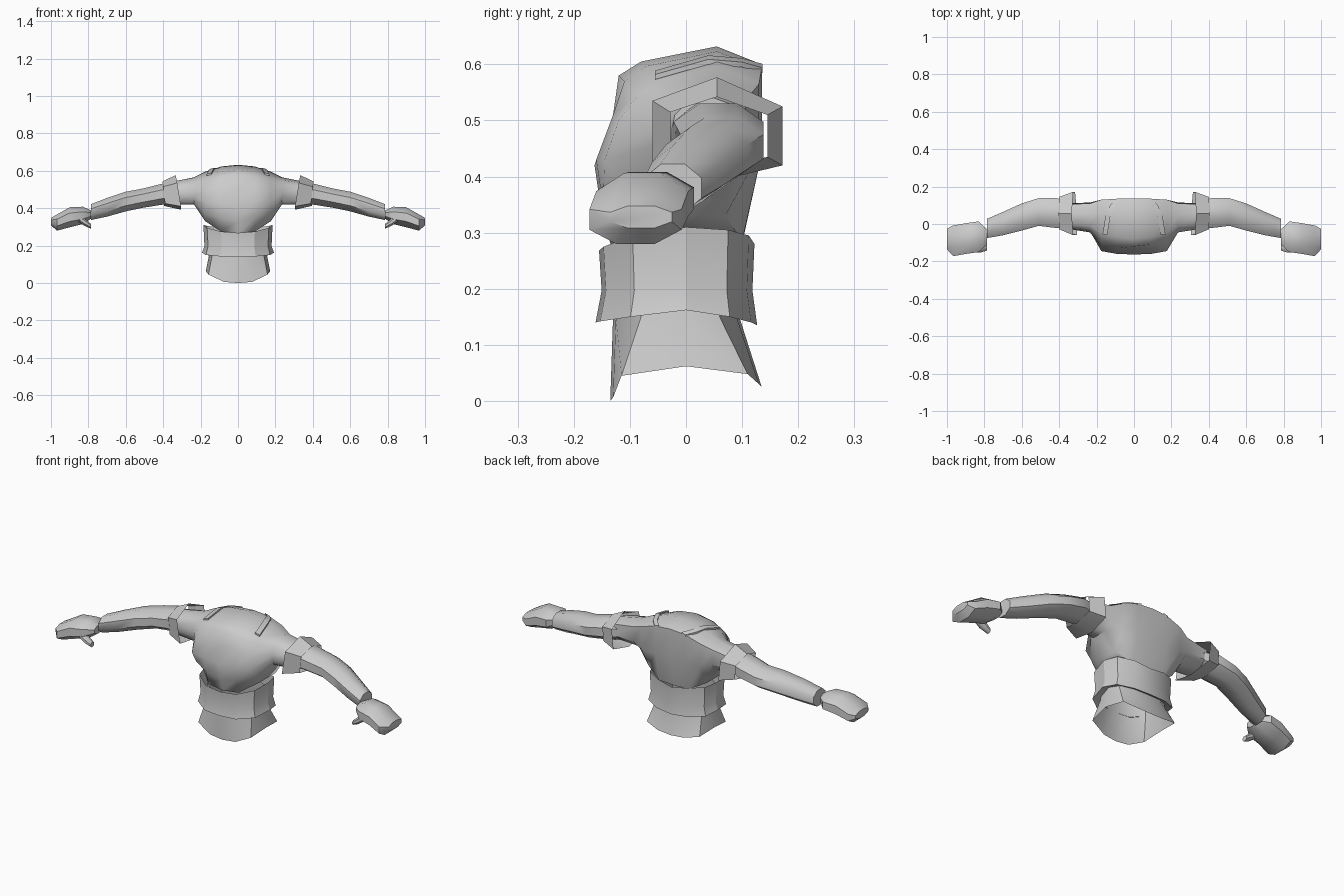
import bpy, bmesh, math

cube = bpy.data.objects.get("Cube")
if cube:
    bpy.data.objects.remove(cube, do_unlink=True)

grey = bpy.data.materials.new("cloth_grey")
grey.use_nodes = True
grey.diffuse_color = (0.6, 0.6, 0.6, 1)
grey.node_tree.nodes["Principled BSDF"].inputs["Base Color"].default_value = (0.6, 0.6, 0.6, 1)


def loft(name, rings, caps=True, angle=40, flip=1):
    """Skin a list of equal-length closed rings; flip=-1 mirrors to the right side."""
    bm = bmesh.new()
    rows = [[bm.verts.new((x * flip, y, z)) for x, y, z in r] for r in rings]
    n = len(rows[0])
    for a, b in zip(rows, rows[1:]):
        for i in range(n):
            j = (i + 1) % n
            bm.faces.new((a[i], a[j], b[j], b[i]))
    if caps:
        bm.faces.new(rows[0])
        bm.faces.new(rows[-1])
    bmesh.ops.recalc_face_normals(bm, faces=bm.faces)
    me = bpy.data.meshes.new(name)
    bm.to_mesh(me)
    bm.free()
    me.materials.append(grey)
    ob = bpy.data.objects.new(name, me)
    bpy.context.collection.objects.link(ob)
    bpy.ops.object.select_all(action="DESELECT")
    ob.select_set(True)
    bpy.context.view_layer.objects.active = ob
    bpy.ops.object.shade_smooth_by_angle(angle=math.radians(angle))
    return ob


def octagon(x, y0, y1, z0, z1, c=0.29):
    """Chamfered rectangle across the arm at x."""
    dy, dz = (y1 - y0) * c, (z1 - z0) * c
    return [(x, y0 + dy, z0), (x, y1 - dy, z0), (x, y1, z0 + dz), (x, y1, z1 - dz),
            (x, y1 - dy, z1), (x, y0 + dy, z1), (x, y0, z1 - dz), (x, y0, z0 + dz)]


def girdle(plan, heights, scale=1.0):
    """Full horizontal ring from a half plan, front centre to back centre."""
    half = [(x * scale, y * scale, z) for (x, y), z in zip(plan, heights)]
    return half + [(-x, y, z) for x, y, z in half[-2:0:-1]]


# Torso: side-to-side sections, from the middle out to the shoulder
sections = [
    (0.0, [(-.13, .265), (-.15, .33), (-.163, .42), (-.13, .51), (-.12, .58),
           (-.08, .605), (.055, .632), (.135, .60), (.135, .45), (.10, .28)]),
    (0.09, [(-.125, .275), (-.148, .35), (-.16, .43), (-.13, .51), (-.11, .57),
            (-.07, .597), (.055, .623), (.135, .593), (.135, .44), (.10, .285)]),
    (0.175, [(-.06, .33), (-.11, .37), (-.145, .43), (-.12, .50), (-.085, .545),
             (-.05, .567), (.055, .595), (.13, .565), (.13, .44), (.07, .33)]),
    (0.235, [(-.01, .42), (-.03, .43), (-.04, .46), (-.045, .49), (-.03, .53),
             (-.01, .55), (.05, .565), (.11, .54), (.115, .46), (.07, .42)]),
    (0.36, [(0, .42), (-.01, .43), (-.025, .455), (-.025, .485), (-.02, .51),
            (0, .53), (.05, .54), (.105, .52), (.11, .46), (.07, .425)]),
]
half = [[(x, y, z) for y, z in pts] for x, pts in sections]
other = [[(-x, y, z) for x, y, z in r] for r in half[:0:-1]]
loft("torso", other + half, angle=50)

# Waist band with a flared lower edge turned in beneath
plan = [(0, -.155), (.09, -.147), (.165, -.095), (.185, 0), (.165, .075), (.09, .112), (0, .122)]
low = [.14, .142, .15, .162, .15, .14, .135]
loft("waist_band", [
    girdle(plan, [.268, .275, .295, .31, .305, .295, .28]),
    girdle(plan, [.197] * 7, .97),
    girdle(plan, low, 1.04),
    girdle(plan, [z + .012 for z in low], .84)], caps=False, angle=25)

# Skirt, open below, with a pointed front and back hem
top = [(0, -.13), (.08, -.125), (.138, -.08), (.155, 0), (.138, .06), (.08, .09), (0, .095)]
hem = [(0, -.135), (.075, -.13), (.158, -.115), (.172, 0), (.158, .11), (.08, .13), (0, .135)]
loft("skirt", [
    girdle(top, [.25] * 7, .95),
    girdle(top, [.15] * 7),
    girdle(hem, [0, .006, .045, .062, .048, .03, .025])], caps=False, angle=40)

for side, s in (("left", 1), ("right", -1)):
    # Flared shoulder cuff, open toward the chest
    wide = [(.325, -.06, .535), (.333, .055, .577), (.325, .172, .525),
            (.315, .172, .42), (.305, .055, .392), (.305, -.06, .41)]
    narrow = [(.40, -.028, .515), (.405, .055, .542), (.40, .145, .51),
              (.395, .145, .435), (.395, .055, .412), (.39, -.028, .425)]
    loft(side + "_shoulder_cuff", [wide, narrow], caps=False, angle=30, flip=s)

    # Bent sleeve
    loft(side + "_arm", [
        octagon(.34, -.02, .11, .425, .53),
        octagon(.41, -.022, .138, .418, .53),
        octagon(.51, -.01, .138, .402, .505),
        octagon(.60, -.035, .11, .383, .488),
        octagon(.70, -.06, .065, .355, .455),
        octagon(.785, -.075, .028, .337, .422)], angle=50, flip=s)

    # Mitten hand and thumb
    loft(side + "_hand", [
        octagon(.785, -.11, -.03, .345, .388),
        octagon(.83, -.15, .014, .315, .408),
        octagon(.90, -.16, .004, .298, .405),
        octagon(.967, -.172, -.008, .28, .367),
        octagon(1.0, -.135, -.025, .308, .348)], angle=45, flip=s)
    loft(side + "_thumb", [
        octagon(.785, -.142, -.112, .29, .315),
        octagon(.82, -.152, -.108, .305, .345),
        octagon(.855, -.15, -.11, .33, .368)], angle=45, flip=s)

    # Thin strap over the shoulder beside the neck
    path = [(.08, .136, .596), (.115, .10, .606), (.14, .04, .611), (.155, -.055, .584)]
    loft(side + "_strap", [
        [(x - .013, y, z + .005), (x + .013, y, z - .002),
         (x + .013, y, z - .011), (x - .013, y, z - .004)] for x, y, z in path],
        angle=30, flip=s)
